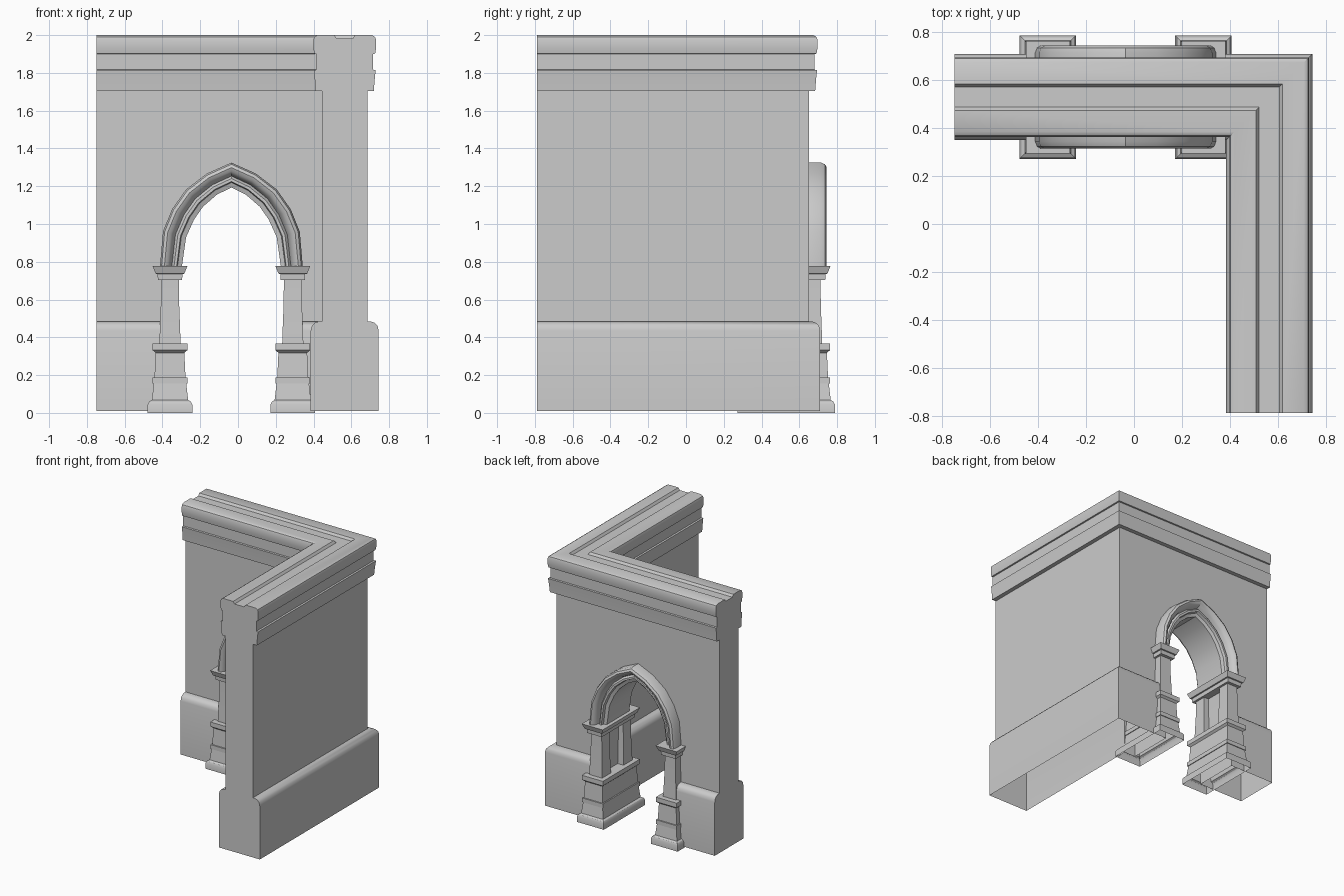
import bpy, bmesh, math

if "Cube" in bpy.data.objects:
    bpy.data.objects.remove(bpy.data.objects["Cube"])

AX, CX, CY = -0.035, 0.565, 0.53   # arch centre x, wall centre lines


def make(name, verts, faces, angle=35):
    me = bpy.data.meshes.new(name)
    me.from_pydata(verts, [], faces)
    bm = bmesh.new()
    bm.from_mesh(me)
    bmesh.ops.recalc_face_normals(bm, faces=bm.faces)
    bm.to_mesh(me)
    bm.free()
    ob = bpy.data.objects.new(name, me)
    bpy.context.collection.objects.link(ob)
    smooth(ob, angle)
    return ob


def smooth(ob, angle):
    bpy.ops.object.select_all(action='DESELECT')
    ob.select_set(True)
    bpy.context.view_layer.objects.active = ob
    bpy.ops.object.shade_smooth_by_angle(angle=math.radians(angle))


def bridge(rings, closed=True):
    """Quads joining successive rings of equal size."""
    n = len(rings[0])
    verts = [p for r in rings for p in r]
    faces = [(a * n + i, a * n + (i + 1) % n, (a + 1) * n + (i + 1) % n, (a + 1) * n + i)
             for a in range(len(rings) - 1) for i in range(n if closed else n - 1)]
    return verts, faces


# Corner wall: moulded profile swept round a mitred L path
half = [(0.18, 0.01), (0.18, 0.435), (0.174, 0.46), (0.16, 0.476), (0.14, 0.483), (0.12, 0.485),
        (0.12, 1.705), (0.154, 1.705), (0.158, 1.76), (0.164, 1.815), (0.15, 1.817), (0.15, 1.90),
        (0.161, 1.902), (0.166, 1.93), (0.166, 1.975), (0.161, 1.99), (0.145, 2.0),
        (0.055, 2.0), (0.042, 1.982)]
prof = half + [(-o, z) for o, z in reversed(half)]
n = len(prof)
rings = [[(-0.75, CY + o, z) for o, z in prof],
         [(CX + o, CY + o, z) for o, z in prof],
         [(CX + o, -0.79, z) for o, z in prof]]
v, f = bridge(rings)
f += [tuple(range(n)), tuple(range(2 * n, 3 * n))]
wall = make("corner_wall", v, f)

# Pointed arch outlines, right half from spring to apex
outer = [(0.378, 0.775), (0.362, 0.96), (0.315, 1.077), (0.24, 1.183), (0.13, 1.267), (0, 1.325)]
inner = [(0.262, 0.775), (0.24, 0.93), (0.198, 1.023), (0.15, 1.092), (0.076, 1.156), (0, 1.193)]


def arch_line(t):
    h = [(a[0] + (b[0] - a[0]) * t, a[1] + (b[1] - a[1]) * t) for a, b in zip(inner, outer)]
    return h + [(-x, z) for x, z in reversed(h[:-1])]


# Doorway cut through the wall
line = arch_line(0.5)
line = [(line[0][0], -0.1)] + line + [(line[-1][0], -0.1)]
m = len(line)
v, f = bridge([[(AX + x, y, z) for x, z in line] for y in (0.2, 0.9)])
cutter = make("doorway_cutter", v, f + [tuple(range(m)), tuple(range(m, 2 * m))])
cutter.hide_render = True
mod = wall.modifiers.new("doorway", 'BOOLEAN')
mod.object, mod.operation, mod.solver = cutter, 'DIFFERENCE', 'EXACT'
bpy.context.view_layer.objects.active = wall
bpy.ops.object.modifier_apply(modifier=mod.name)
bpy.data.objects.remove(cutter)

# Open underside of the wall
bm = bmesh.new()
bm.from_mesh(wall.data)
low = [fc for fc in bm.faces if all(abs(q.co.z - 0.01) < 1e-4 for q in fc.verts)]
bmesh.ops.delete(bm, geom=low, context='FACES')
bm.to_mesh(wall.data)
bm.free()
smooth(wall, 35)

# Arch moulding: section (inner-to-outer blend, depth) swept along the arch
sec = [(1, 0.11), (1, 0.185), (0.93, 0.206), (0.8, 0.215), (0.65, 0.207), (0.53, 0.185),
       (0.46, 0.155), (0.36, 0.172), (0.24, 0.172), (0.2, 0.15), (0, 0.14)]
sec = sec + [(t, -d) for t, d in reversed(sec)]
rings = [[(AX + x, CY + d, z) for x, z in arch_line(t)] for t, d in sec]
v, f = bridge(rings, closed=False)
make("arch_moulding", v, f)


# Jamb parts: stacked rectangles, extra = added half depth along y
def stack(name, x, y, levels, extra, bottom=False):
    rings = [[(x + sx * h, y + sy * (h + extra), z)
              for sx, sy in ((-1, -1), (1, -1), (1, 1), (-1, 1))] for z, h in levels]
    v, f = bridge(rings)
    k = len(v)
    f.append((k - 4, k - 3, k - 2, k - 1))
    if bottom:
        f.append((0, 1, 2, 3))
    make(name, v, f, 30)


pedestal = [(0, 0.118), (0.045, 0.118), (0.06, 0.11), (0.068, 0.096), (0.155, 0.086), (0.155, 0.092),
            (0.188, 0.092), (0.188, 0.082), (0.318, 0.076), (0.332, 0.092), (0.368, 0.092)]
shaft = [(0.365, 0.056), (0.46, 0.053), (0.56, 0.049), (0.705, 0.047)]
capital = [(0.703, 0.064), (0.735, 0.066), (0.737, 0.076), (0.778, 0.092)]
for side, s in (("left", -1), ("right", 1)):
    x = AX + s * 0.325
    stack(side + "_pedestal", x, CY, pedestal, 0.14)
    stack(side + "_capital", x, CY, capital, 0.143, True)
    for face, d in (("front", -1), ("back", 1)):
        stack(f"{side}_{face}_shaft", x, CY + d * 0.135, shaft, 0)
